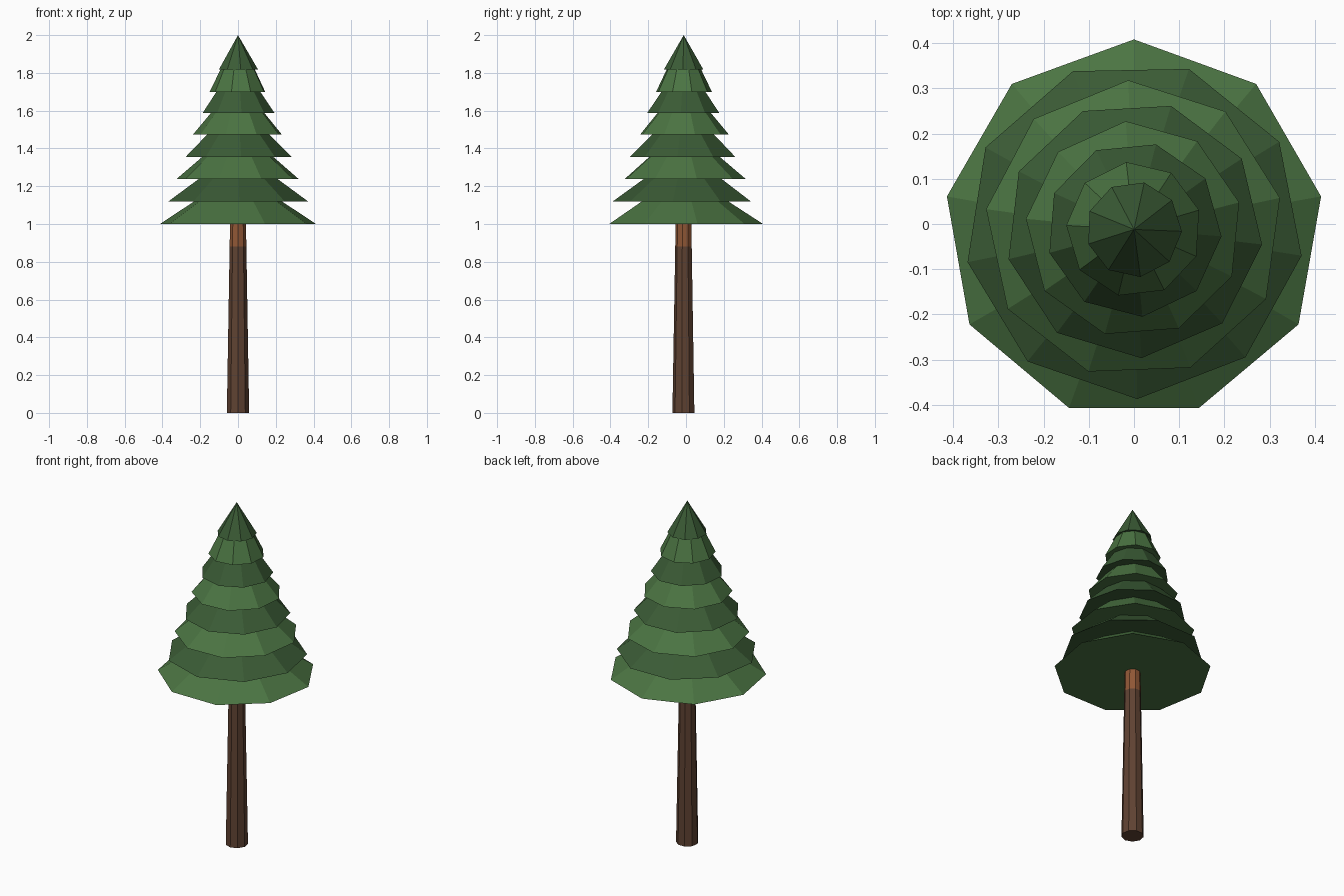
import bpy, bmesh, math

if "Cube" in bpy.data.objects:
    bpy.data.objects.remove(bpy.data.objects["Cube"])

CY = -0.012   # the tree axis sits slightly off y = 0
SIDES = 9


def material(name, rgb):
    m = bpy.data.materials.new(name)
    m.diffuse_color = (*rgb, 1.0)
    m.use_nodes = True
    m.node_tree.nodes["Principled BSDF"].inputs["Base Color"].default_value = m.diffuse_color
    return m


def tapered(name, z0, z1, r0, r1, angle, mat):
    """Closed nine-sided frustum, or a cone when r1 is zero."""
    bm = bmesh.new()

    def ring(r, z):
        return [bm.verts.new((r * math.cos(angle + i * math.tau / SIDES),
                              CY + r * math.sin(angle + i * math.tau / SIDES), z))
                for i in range(SIDES)]

    low = ring(r0, z0)
    bm.faces.new(low[::-1])
    if r1 > 0:
        high = ring(r1, z1)
        bm.faces.new(high)
    else:
        high = [bm.verts.new((0, CY, z1))] * SIDES
    for i in range(SIDES):
        j = (i + 1) % SIDES
        quad = [low[i], low[j], high[j], high[i]]
        bm.faces.new(quad if r1 > 0 else quad[:3])
    mesh = bpy.data.meshes.new(name)
    bm.to_mesh(mesh)
    bm.free()
    mesh.materials.append(mat)
    ob = bpy.data.objects.new(name, mesh)
    bpy.context.collection.objects.link(ob)
    return ob


bark = material("bark", (0.115, 0.055, 0.032))
bare_wood = material("bare_wood", (0.28, 0.095, 0.036))
greens = [material("light_needles", (0.07, 0.175, 0.055)),
          material("dark_needles", (0.043, 0.105, 0.036))]

# Trunk with a lighter section beneath the foliage
tapered("trunk", 0.0, 0.88, 0.06, 0.045, math.radians(-90), bark)
tapered("upper_trunk", 0.88, 1.0, 0.045, 0.043, math.radians(-90), bare_wood)

# Foliage tiers, alternating in colour and turned half a step each time
levels = [1.0, 1.12, 1.237, 1.355, 1.473, 1.588, 1.70, 1.818, 2.0]
radii = [0.42, 0.375, 0.33, 0.285, 0.24, 0.194, 0.15, 0.106]
for k, r in enumerate(radii):
    top = 0 if k == len(radii) - 1 else r * (0.56 + 0.01 * k)
    tapered(f"foliage_tier_{k + 1}", levels[k], levels[k + 1], r, top,
            math.radians(90 + 181.1 * k), greens[k % 2])
